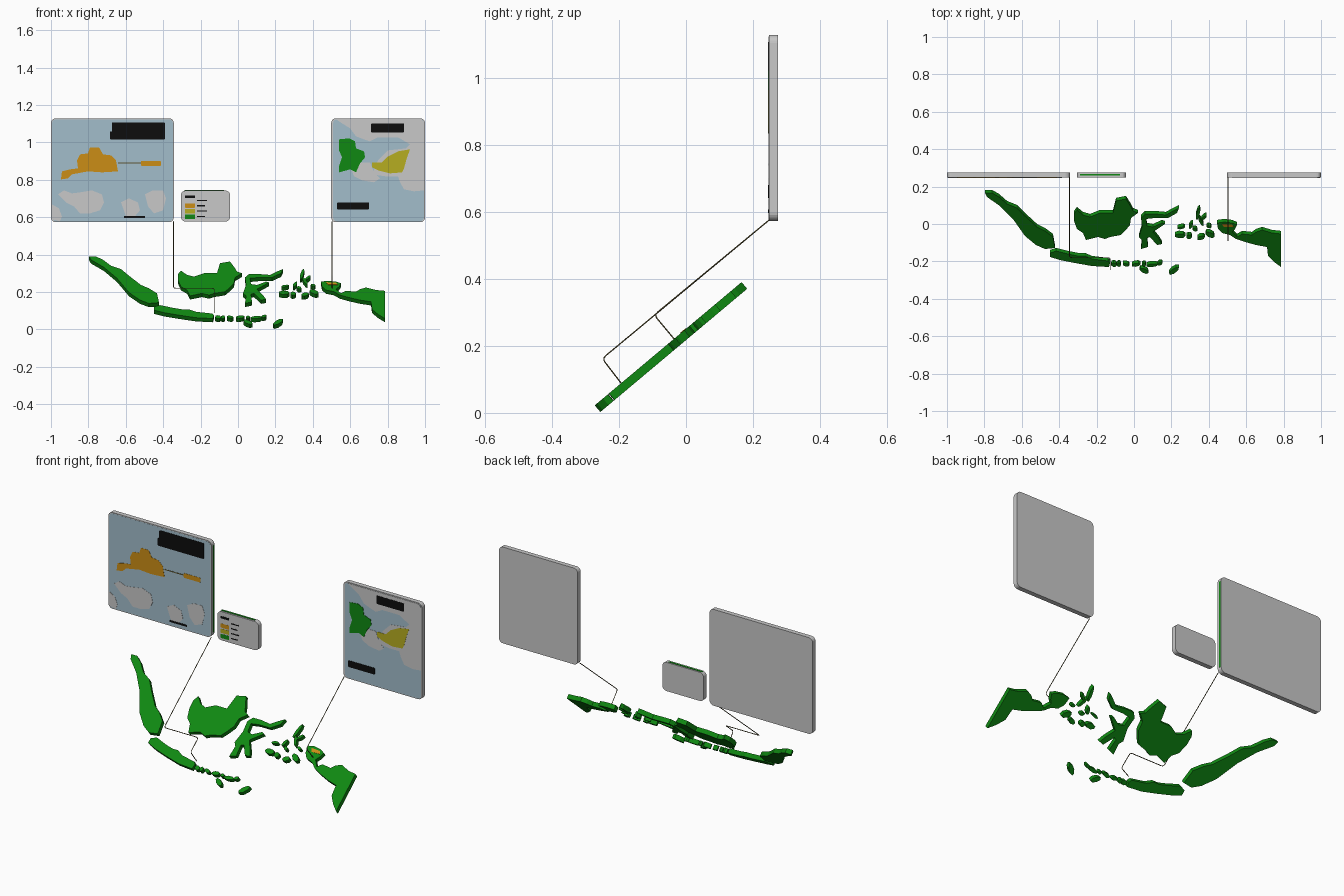
import bpy, bmesh, math
from mathutils import Vector

if "Cube" in bpy.data.objects:
    bpy.data.objects.remove(bpy.data.objects["Cube"])


def material(name, r, g, b):
    m = bpy.data.materials.new(name)
    m.diffuse_color = (r, g, b, 1)
    m.use_nodes = True
    m.node_tree.nodes["Principled BSDF"].inputs["Base Color"].default_value = m.diffuse_color
    return m


GREEN = material("land green", 0.005, 0.25, 0.006)
GRAY = material("panel gray", 0.58, 0.58, 0.58)
BLUE = material("water blue", 0.36, 0.51, 0.60)
ORANGE = material("zone orange", 0.60, 0.27, 0.008)
YELLOW = material("zone yellow", 0.47, 0.42, 0.015)
BLACK = material("label black", 0.004, 0.004, 0.004)
OLIVE = material("leader olive", 0.11, 0.09, 0.03)

S = 187.0                       # drawing units per model unit
TILT = math.radians(40)         # slope of the archipelago slab
NORMAL = Vector((0, -math.sin(TILT), math.cos(TILT)))


def slab(name, pts, offset, mat):
    """Closed outline extruded along offset."""
    bm = bmesh.new()
    face = bm.faces.new([bm.verts.new(p) for p in pts])
    new = bmesh.ops.extrude_face_region(bm, geom=[face], use_keep_orig=True)["geom"]
    bmesh.ops.translate(bm, vec=offset, verts=[v for v in new if isinstance(v, bmesh.types.BMVert)])
    bmesh.ops.recalc_face_normals(bm, faces=bm.faces)
    me = bpy.data.meshes.new(name)
    bm.to_mesh(me)
    bm.free()
    me.materials.append(mat)
    ob = bpy.data.objects.new(name, me)
    bpy.context.collection.objects.link(ob)
    return ob


def island(name, pts, mat=GREEN, lift=0.0, thick=0.026):
    """Outline in plan view (offsets from the centre, y down), laid on the tilted plane."""
    top = [Vector((x / S, -y / S, 0.251 - y / S * math.tan(TILT))) + NORMAL * lift for x, y in pts]
    return slab(name, top, NORMAL * -thick, mat)


def plate(name, pts, mat, layer):
    """Thin painted detail on a panel front; outline in front view units (z down from 1.0)."""
    y = 0.2485 - 0.0012 * layer
    return slab(name, [Vector((x / S, y, 1 - z / S)) for x, z in pts], Vector((0, 0.002, 0)), mat)


def rounded(x0, x1, z0, z1, r, n=5):
    pts = []
    for cx, cz, a in ((x1 - r, z1 - r, 0), (x0 + r, z1 - r, 90), (x0 + r, z0 + r, 180), (x1 - r, z0 + r, 270)):
        for i in range(n + 1):
            t = math.radians(a + 90 * i / n)
            pts.append((cx + r * math.cos(t), cz + r * math.sin(t)))
    return pts


def box(name, x0, x1, z0, z1, mat, layer, r=1.0):
    return plate(name, rounded(x0, x1, z0, z1, r, 3), mat, layer)


# --- large islands ---
island("sumatra", [(-149, -31), (-142, -31), (-135, -27), (-127, -20), (-117, -16), (-109, -8),
                   (-97, 3), (-89, 7), (-81, 13), (-79, 24), (-89, 25), (-98, 21), (-109, 12),
                   (-121, -5), (-134, -18), (-147, -27)])
island("borneo", [(-60, -10), (-57, -14), (-51, -9), (-44, -7), (-34, -11), (-21, -11), (-18, -23),
                  (-8, -25), (-3, -17), (-1, -13), (4, -11), (-3, -6), (-4, 1), (-9, 7), (-13, 11),
                  (-24, 13), (-29, 15), (-36, 13), (-48, 16), (-51, 9), (-57, 5), (-60, -3)])
island("sulawesi", [(7, -6), (11, -10), (21, -10), (32, -9), (39, -13), (45, -16), (43, -11),
                    (34, -6), (21, -6), (12, -5), (13, 2), (19, 3), (28, -1), (31, 0), (22, 6),
                    (19, 8), (25, 15), (28, 20), (23, 21), (16, 13), (13, 14), (14, 23), (7, 25),
                    (8, 16), (5, 13), (8, 3)])
island("java", [(-84, 29), (-78, 27), (-66, 30), (-56, 32), (-49, 32), (-42, 35), (-26, 37),
                (-24, 39), (-25, 43), (-42, 42), (-59, 39), (-74, 36), (-84, 33)])
island("papua", [(83, -1), (90, -2), (98, -1), (103, 1), (101, 5), (98, 8), (103, 13), (108, 10),
                 (118, 11), (122, 8), (128, 6), (138, 9), (147, 10), (147, 43), (140, 38), (134, 32),
                 (133, 23), (122, 21), (111, 18), (102, 15), (96, 11), (88, 9), (84, 5)])

# --- small islands: centre, half length, half width, turn ---
small = [(-20, 41, 3, 2, 10), (-15, 41, 2, 2, 0), (-8, 41, 3.5, 1.5, 10), (2, 41, 4.5, 1.7, -8),
         (10, 41, 2, 1.5, 0), (18, 41.5, 6, 1.6, -5), (26, 40, 2.5, 1.5, -20), (10, 47, 5, 2.2, 25),
         (40, 47, 6, 2.3, -35), (46, 12, 5.5, 2.3, 0), (55, 13, 3, 2.2, 0), (67, 14, 4, 2, -15),
         (76, 11, 5, 2.5, 25), (47, 4, 4, 1.2, -10), (57, 2, 3.5, 1.6, -60), (64, -10, 6.5, 1.7, -75),
         (67, -2, 5, 1.5, 60), (70, -6, 3.5, 1.3, -40), (61, 6, 2.5, 1.5, 20), (75, 3, 2.5, 1.3, 10)]
for i, (cx, cy, a, b, turn) in enumerate(small):
    c, s = math.cos(math.radians(turn)), math.sin(math.radians(turn))
    ring = []
    for k in range(7):
        t = math.tau * k / 7
        u, v = a * math.cos(t), b * math.sin(t)
        ring.append((cx + u * c - v * s, cy + u * s + v * c))
    island(f"small_island_{i + 1}", ring)

# small marked zone under the right leader
island("marked_zone", [(88, 0), (98, 0.5), (100, 3), (90, 3)], ORANGE, 0.002, 0.003)

# --- panels ---
for name, x0, x1, z0, z1 in (("left_panel", -1, -0.343, 0.573, 1.128),
                             ("right_panel", 0.498, 1, 0.573, 1.128),
                             ("legend_panel", -0.305, -0.042, 0.577, 0.742)):
    slab(name, [Vector((x, 0.248, z)) for x, z in rounded(x0, x1, z0, z1, 0.025)],
         Vector((0, 0.027, 0)), GRAY)

# left panel map
box("left_water", -186, -65, -23, 79, BLUE, 1, 4)
plate("left_land_a", [(-180, 52), (-174, 48), (-166, 51), (-158, 50), (-146, 48), (-136, 52),
                      (-134, 60), (-138, 68), (-148, 71), (-158, 71), (-164, 64), (-172, 60)], GRAY, 2)
plate("left_land_b", [(-186, 62), (-179, 66), (-176, 74), (-178, 79), (-186, 77)], GRAY, 2)
plate("left_land_c", [(-117, 60), (-109, 56), (-100, 60), (-98, 68), (-104, 75), (-112, 74)], GRAY, 2)
plate("left_land_d", [(-93, 52), (-85, 48), (-75, 48), (-72, 56), (-75, 68), (-84, 71), (-90, 64)], GRAY, 2)
plate("left_zone", [(-176, 29), (-168, 27), (-160, 26), (-161, 18), (-158, 12), (-150, 11), (-148, 5),
                    (-139, 5), (-135, 12), (-127, 13), (-122, 18), (-120, 29), (-136, 30),
                    (-150, 29), (-166, 32), (-170, 36), (-177, 37)], ORANGE, 2)
box("left_zone_islet", -97, -77, 18.5, 23.5, ORANGE, 2)
box("left_zone_link", -120, -97, 20.3, 21.3, OLIVE, 2, 0.3)
box("left_title_upper", -126, -73, -20, -10, BLACK, 3)
box("left_title_lower", -128, -73, -11, -3, BLACK, 3)
box("left_scale_bar", -114, -93, 73.5, 75.5, BLACK, 3, 0.5)

# right panel map
box("right_water", 95, 186, -23, 79, BLUE, 1, 4)
plate("right_land", [(98, -23), (183, -23), (186, -20), (186, 48), (176, 49), (166, 47), (162, 40),
                     (160, 34), (148, 34), (134, 32), (140, 18), (150, 8), (168, 6), (172, 2),
                     (160, -5), (140, -5), (132, -1), (126, -3), (118, -6), (112, -14), (104, -19)], GRAY, 2)
plate("right_land_west", [(113, 26), (122, 20), (132, 20), (136, 30), (142, 36), (136, 40),
                          (124, 38), (116, 34)], GRAY, 2)
plate("right_zone_green", [(101, -3), (111, -4), (117, -1), (118, 6), (126, 9), (127, 15), (122, 21),
                           (118, 30), (112, 27), (101, 30), (101, 24), (104, 15), (101, 8)], GREEN, 3)
plate("right_zone_yellow", [(134, 20), (144, 20), (150, 14), (160, 9), (172, 7), (169, 15), (166, 26),
                            (164, 30), (152, 31), (140, 28), (134, 25)], YELLOW, 3)
box("right_title", 133, 166, -19, -10, BLACK, 3)
box("right_caption", 99, 131, 60, 67, BLACK, 3)

# legend swatches with caption bars
box("legend_heading", -53, -43, 53, 55.5, BLACK, 1, 0.5)
for i, mat in enumerate((ORANGE, YELLOW, GREEN)):
    z = 61 + 5.6 * i
    box(f"legend_swatch_{i + 1}", -53, -43, z, z + 4.4, mat, 1, 0.4)
for i in range(4):
    z = 57.5 + 5.3 * i
    box(f"legend_caption_{i + 1}", -41, -31 - 2 * (i % 2), z, z + 1.2, BLACK, 1, 0.4)

# green edge strips on the legend top and the left panel side
slab("legend_edge_strip", [Vector((x, y, 0.742)) for x, y in
                           ((-0.29, 0.258), (-0.075, 0.258), (-0.075, 0.268), (-0.29, 0.268))],
     Vector((0, 0, 0.002)), GREEN)
slab("left_panel_edge_strip", [Vector((-0.343, y, z)) for y, z in
                               ((0.262, 0.60), (0.271, 0.60), (0.271, 1.10), (0.262, 1.10))],
     Vector((0.002, 0, 0)), GREEN)


# --- leader lines with softened corners ---
def leader(name, pts, soft=0.014):
    pts = [Vector(p) for p in pts]
    path = [pts[0]]
    for a, b, c in zip(pts, pts[1:], pts[2:]):
        p, q = b + (a - b).normalized() * soft, b + (c - b).normalized() * soft
        path += [p.lerp(b, t).lerp(b.lerp(q, t), t) for t in (0, 0.33, 0.67, 1)]
    path.append(pts[-1])
    cu = bpy.data.curves.new(name, 'CURVE')
    cu.dimensions = '3D'
    cu.bevel_depth = 0.0022
    cu.bevel_resolution = 1
    cu.use_fill_caps = True
    sp = cu.splines.new('POLY')
    sp.points.add(len(path) - 1)
    for pt, co in zip(sp.points, path):
        pt.co = (*co, 1)
    cu.materials.append(OLIVE)
    ob = bpy.data.objects.new(name, cu)
    bpy.context.collection.objects.link(ob)
    bpy.ops.object.select_all(action='DESELECT')
    ob.select_set(True)
    bpy.context.view_layer.objects.active = ob
    bpy.ops.object.convert(target='MESH')


leader("left_leader", [(-0.345, 0.25, 0.577), (-0.345, -0.18, 0.22), (-0.127, -0.18, 0.22),
                       (-0.127, -0.25, 0.162), (-0.127, -0.193, 0.088)])
leader("right_leader", [(0.503, 0.25, 0.577), (0.503, -0.095, 0.292), (0.503, -0.035, 0.22)])
